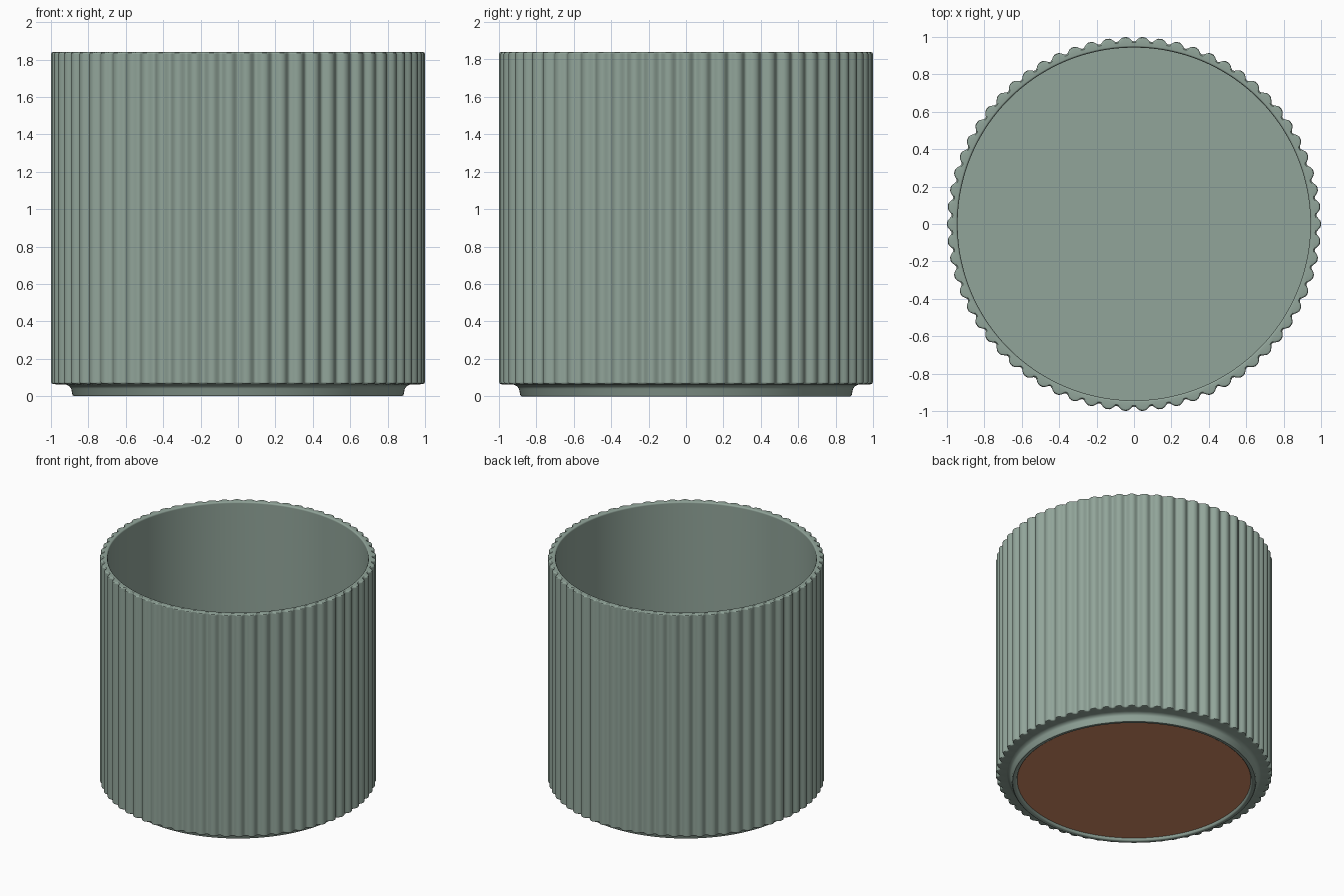
import bpy
import math

RIBS = 66
STEPS = 10            # samples across one rib
SEGMENTS = RIBS * STEPS
DEPTH = 0.024         # groove depth

cube = bpy.data.objects.get("Cube")
if cube:
    bpy.data.objects.remove(cube, do_unlink=True)


def material(name, rgb):
    mat = bpy.data.materials.new(name)
    mat.use_nodes = True
    colour = (*rgb, 1.0)
    mat.diffuse_color = colour
    mat.node_tree.nodes["Principled BSDF"].inputs["Base Color"].default_value = colour
    return mat


def groove(i):
    """Depth fraction: broad rounded ribs with narrower valleys."""
    wave = 0.5 - 0.5 * math.cos(2 * math.pi * i / STEPS)
    return wave ** 1.6


def lathe(name, profile, segments, mat):
    """Spin (radius, height, rib weight) points; radius 0 closes an end."""
    verts, faces, rings = [], [], []
    for radius, z, weight in profile:
        if radius == 0:
            rings.append([len(verts)])
            verts.append((0, 0, z))
            continue
        rings.append(list(range(len(verts), len(verts) + segments)))
        for i in range(segments):
            a = 2 * math.pi * i / segments
            r = radius - DEPTH * weight * groove(i)
            verts.append((r * math.cos(a), r * math.sin(a), z))
    for low, high in zip(rings, rings[1:]):
        for i in range(segments):
            j = (i + 1) % segments
            if len(low) == 1:
                faces.append((low[0], high[j], high[i]))
            elif len(high) == 1:
                faces.append((low[i], low[j], high[0]))
            else:
                faces.append((low[i], low[j], high[j], high[i]))
    mesh = bpy.data.meshes.new(name)
    mesh.from_pydata(verts, [], faces)
    mesh.materials.append(mat)
    obj = bpy.data.objects.new(name, mesh)
    bpy.context.collection.objects.link(obj)
    bpy.ops.object.select_all(action='DESELECT')
    obj.select_set(True)
    bpy.context.view_layer.objects.active = obj
    bpy.ops.object.shade_smooth_by_angle(angle=math.radians(40))
    # Keep the long walls evenly shaded beside the small bevels
    obj.modifiers.new("even_shading", 'WEIGHTED_NORMAL').keep_sharp = True
    return obj


sage = material("sage green glaze", (0.285, 0.375, 0.322))
clay = material("terracotta", (0.66, 0.255, 0.13))

# Pot: foot ring, fillet, ribbed wall, rim, inner wall and floor
lathe("ribbed_pot", [
    (0.845, 0.02, 0), (0.85, 0.006, 0), (0.858, 0.0, 0),
    (0.878, 0.0, 0), (0.885, 0.006, 0), (0.892, 0.04, 0),
    (0.902, 0.053, 0), (0.92, 0.062, 0),
    (0.985, 0.064, 0.8), (0.996, 0.068, 1), (1.0, 0.076, 1),
    (1.0, 1.828, 1), (0.997, 1.836, 1), (0.988, 1.84, 0.8),
    (0.953, 1.84, 0), (0.947, 1.837, 0), (0.943, 1.828, 0),
    (0.943, 0.08, 0), (0, 0.08, 0),
], SEGMENTS, sage)

# Unglazed disc set into the foot ring
lathe("base_disc", [(0, 0.02, 0), (0.847, 0.02, 0)], 128, clay)
